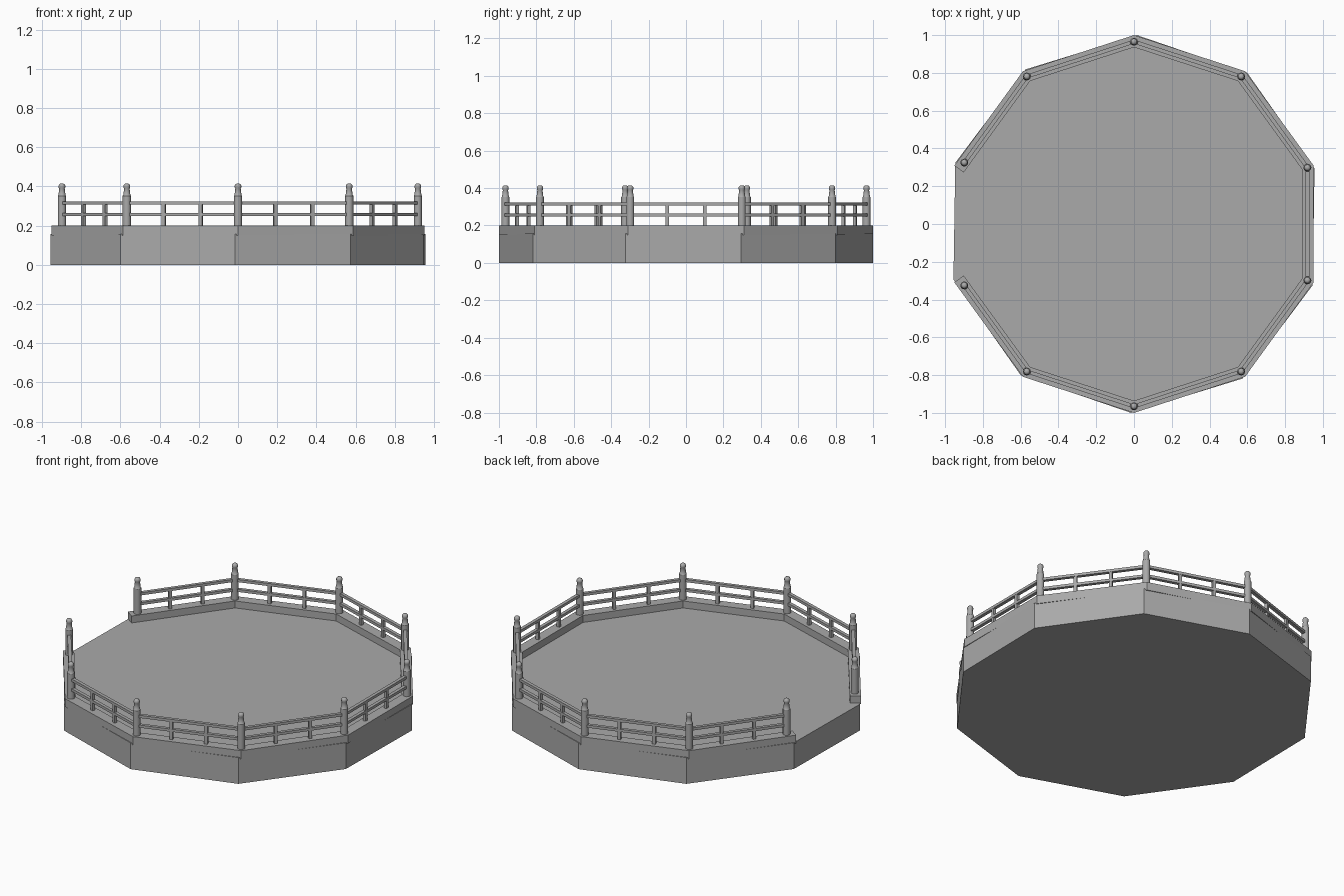
import bpy, bmesh
from math import cos, sin, pi, radians, tan
from mathutils import Matrix, Vector

cube = bpy.data.objects.get("Cube")
if cube:
    bpy.data.objects.remove(cube, do_unlink=True)

stone = bpy.data.materials.new("grey_stone")
stone.use_nodes = True
GREY = (0.4, 0.4, 0.4, 1)
stone.diffuse_color = GREY
stone.node_tree.nodes["Principled BSDF"].inputs["Base Color"].default_value = GREY

SIDES = 10
STEP = 2 * pi / SIDES
APOTHEM = cos(STEP / 2)
RAIL_LINE = 0.918          # distance of the railing from the centre
DECK, CURB = 0.158, 0.2
HALF = RAIL_LINE * tan(STEP / 2)
END = 0.265                # end posts stand clear of the open side


def finish(bm, name):
    bmesh.ops.recalc_face_normals(bm, faces=bm.faces)
    mesh = bpy.data.meshes.new(name)
    bm.to_mesh(mesh)
    bm.free()
    mesh.materials.append(stone)
    obj = bpy.data.objects.new(name, mesh)
    bpy.context.collection.objects.link(obj)
    return obj


def prism(bm, outline, z0, z1):
    low = [bm.verts.new((x, y, z0)) for x, y in outline]
    high = [bm.verts.new((x, y, z1)) for x, y in outline]
    bm.faces.new(low)
    bm.faces.new(high)
    n = len(outline)
    for i in range(n):
        j = (i + 1) % n
        bm.faces.new((low[i], low[j], high[j], high[i]))


def on_side(angle, out, along):
    """Point at a distance out from the centre and along one side."""
    return (out * cos(angle) - along * sin(angle),
            out * sin(angle) + along * cos(angle))


def side_bar(bm, angle, a0, a1, width, z0, z1):
    inner, outer = RAIL_LINE - width / 2, RAIL_LINE + width / 2
    prism(bm, [on_side(angle, o, a) for o, a in
               ((inner, a0), (outer, a0), (outer, a1), (inner, a1))], z0, z1)


def lathe(bm, centre, profile, segments=12):
    rings = [[bm.verts.new((centre[0] + r * cos(2 * pi * k / segments),
                            centre[1] + r * sin(2 * pi * k / segments), z))
              for k in range(segments)] for r, z in profile]
    bm.faces.new(rings[0])
    bm.faces.new(rings[-1])
    for a, b in zip(rings, rings[1:]):
        for k in range(segments):
            m = (k + 1) % segments
            bm.faces.new((a[k], a[m], b[m], b[k]))


# Platform, turned very slightly against the curb
bm = bmesh.new()
turn = radians(-0.9)
prism(bm, [(cos(pi / 2 + turn + i * STEP), sin(pi / 2 + turn + i * STEP))
           for i in range(SIDES)], 0, DECK)
finish(bm, "platform")

# Curb, rails and balusters on every side except the open one at -x
curb, rails, balusters = bmesh.new(), bmesh.new(), bmesh.new()
INNER = 0.89
post_spots = []
for i in range(1, SIDES):
    angle = pi + i * STEP
    first, last = i == 1, i == SIDES - 1
    outer_half, inner_half = APOTHEM * tan(STEP / 2), INNER * tan(STEP / 2)
    in0 = -outer_half if first else -inner_half
    in1 = outer_half if last else inner_half
    prism(curb, [on_side(angle, o, a) for o, a in
                 ((INNER, in0), (APOTHEM, -outer_half),
                  (APOTHEM, outer_half), (INNER, in1))], 0.15, CURB)

    a0 = -END if first else -HALF
    a1 = END if last else HALF
    for z in (0.248, 0.307):
        side_bar(rails, angle, a0, a1, 0.02, z, z + 0.016)
    for t in (1 / 3, 2 / 3):
        a = a0 + (a1 - a0) * t
        side_bar(balusters, angle, a - 0.009, a + 0.009, 0.018, CURB, 0.31)

    post_spots.append(on_side(angle, RAIL_LINE, a0))
    if last:
        post_spots.append(on_side(angle, RAIL_LINE, a1))
finish(curb, "curb")
finish(rails, "rails")
finish(balusters, "balusters")

# Posts with a tapered neck and a rounded knob
POST = ((0.021, CURB - 0.01), (0.021, 0.352), (0.018, 0.356), (0.014, 0.388),
        (0.017, 0.394), (0.017, 0.404), (0.012, 0.412), (0.005, 0.415))
bm = bmesh.new()
for spot in post_spots:
    lathe(bm, spot, POST)
posts = finish(bm, "posts")
bpy.context.view_layer.objects.active = posts
posts.select_set(True)
bpy.ops.object.shade_smooth_by_angle(angle=radians(35))
